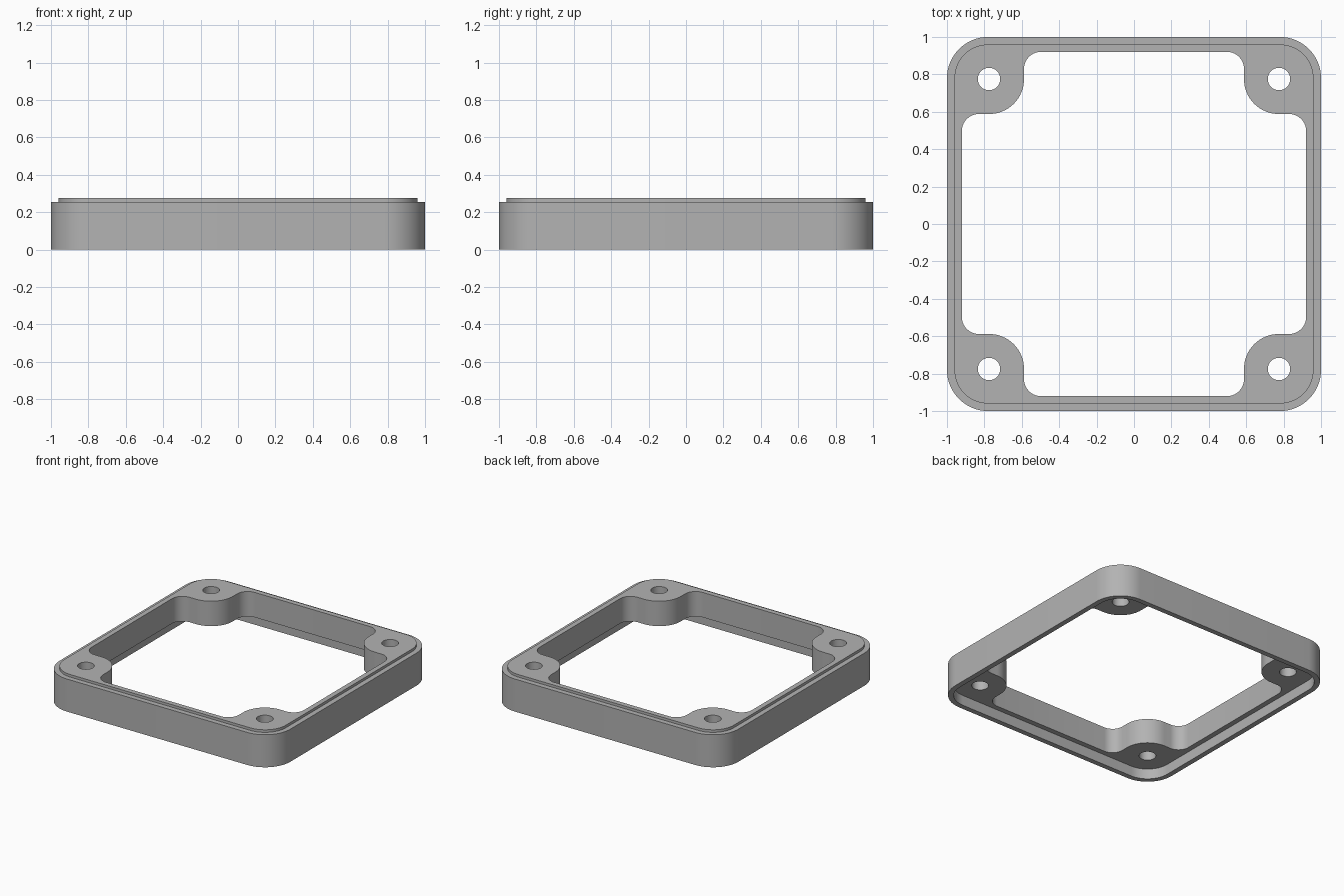
import bpy
import bmesh
from math import cos, sin, pi
from mathutils import Vector

cube = bpy.data.objects.get("Cube")
if cube:
    bpy.data.objects.remove(cube)

# Main dimensions
TOP, SHOULDER, LEDGE = 0.275, 0.255, 0.08
HALF, CORNER, STEP = 1.0, 0.22, 0.04
INNER, BOSS_AT, BOSS_R = 0.92, 0.775, 0.187
FILLET, HOLE_R = 0.09, 0.06

metal = bpy.data.materials.new("grey metal")
metal.use_nodes = True
grey = (0.45, 0.45, 0.45, 1)
metal.diffuse_color = grey
metal.node_tree.nodes["Principled BSDF"].inputs["Base Color"].default_value = grey


def arc(cx, cy, r, start, end, steps):
    angles = [start + (end - start) * i / steps for i in range(steps + 1)]
    return [Vector((cx + r * cos(a), cy + r * sin(a))) for a in angles]


def four_corners(points):
    """Repeat one corner's outline around the four corners."""
    return [Vector((p.x * cos(q) - p.y * sin(q), p.x * sin(q) + p.y * cos(q)))
            for q in (0, pi / 2, pi, 3 * pi / 2) for p in points]


def rounded_square(half, r):
    c = half - r
    return four_corners(arc(c, c, r, 0, pi / 2, 16))


# Outlines seen from above
outer = rounded_square(HALF, CORNER)
stepped = rounded_square(HALF - STEP, CORNER - STEP)
near = BOSS_AT - BOSS_R - FILLET
far = INNER - FILLET
opening = four_corners(
    arc(far, near, FILLET, 0, pi / 2, 10)
    + arc(BOSS_AT, BOSS_AT, BOSS_R, 3 * pi / 2, pi, 16)
    + arc(near, far, FILLET, 0, pi / 2, 10))
holes = [arc(x, y, HOLE_R, 0, 2 * pi, 32)[:-1]
         for x in (-BOSS_AT, BOSS_AT) for y in (-BOSS_AT, BOSS_AT)]

bm = bmesh.new()


def wall(outline, low, high):
    """Vertical wall along a closed outline; returns its low and high edges."""
    rings = [[bm.verts.new((p.x, p.y, z)) for p in outline] for z in (low, high)]
    a, b = rings
    n = len(outline)
    for i in range(n):
        j = (i + 1) % n
        bm.faces.new((a[i], a[j], b[j], b[i]))
    return [[bm.edges.get((r[i], r[(i + 1) % n])) for i in range(n)] for r in rings]


def flat(*loops):
    """Level face between an outline and the openings inside it."""
    bmesh.ops.triangle_fill(bm, edges=[e for loop in loops for e in loop],
                            use_beauty=True, normal=(0, 0, 1))


# Upright walls
outer_low, outer_high = wall(outer, 0, SHOULDER)
lip_low, lip_high = wall(stepped, SHOULDER, TOP)
recess_low, recess_high = wall(stepped, 0, LEDGE)
open_low, open_high = wall(opening, LEDGE, TOP)
hole_edges = [wall(h, LEDGE, TOP) for h in holes]

# Level faces: rim underside, recessed ledge, shoulder and top
flat(outer_low, recess_low)
flat(recess_high, open_low, *[h[0] for h in hole_edges])
flat(outer_high, lip_low)
flat(lip_high, open_high, *[h[1] for h in hole_edges])

bmesh.ops.recalc_face_normals(bm, faces=bm.faces)
mesh = bpy.data.meshes.new("spacer_frame")
bm.to_mesh(mesh)
bm.free()
mesh.materials.append(metal)
frame = bpy.data.objects.new("spacer_frame", mesh)
bpy.context.collection.objects.link(frame)

# Smooth the round walls, keep the rims crisp
bpy.context.view_layer.objects.active = frame
frame.select_set(True)
bpy.ops.object.shade_smooth_by_angle(angle=pi / 6)
